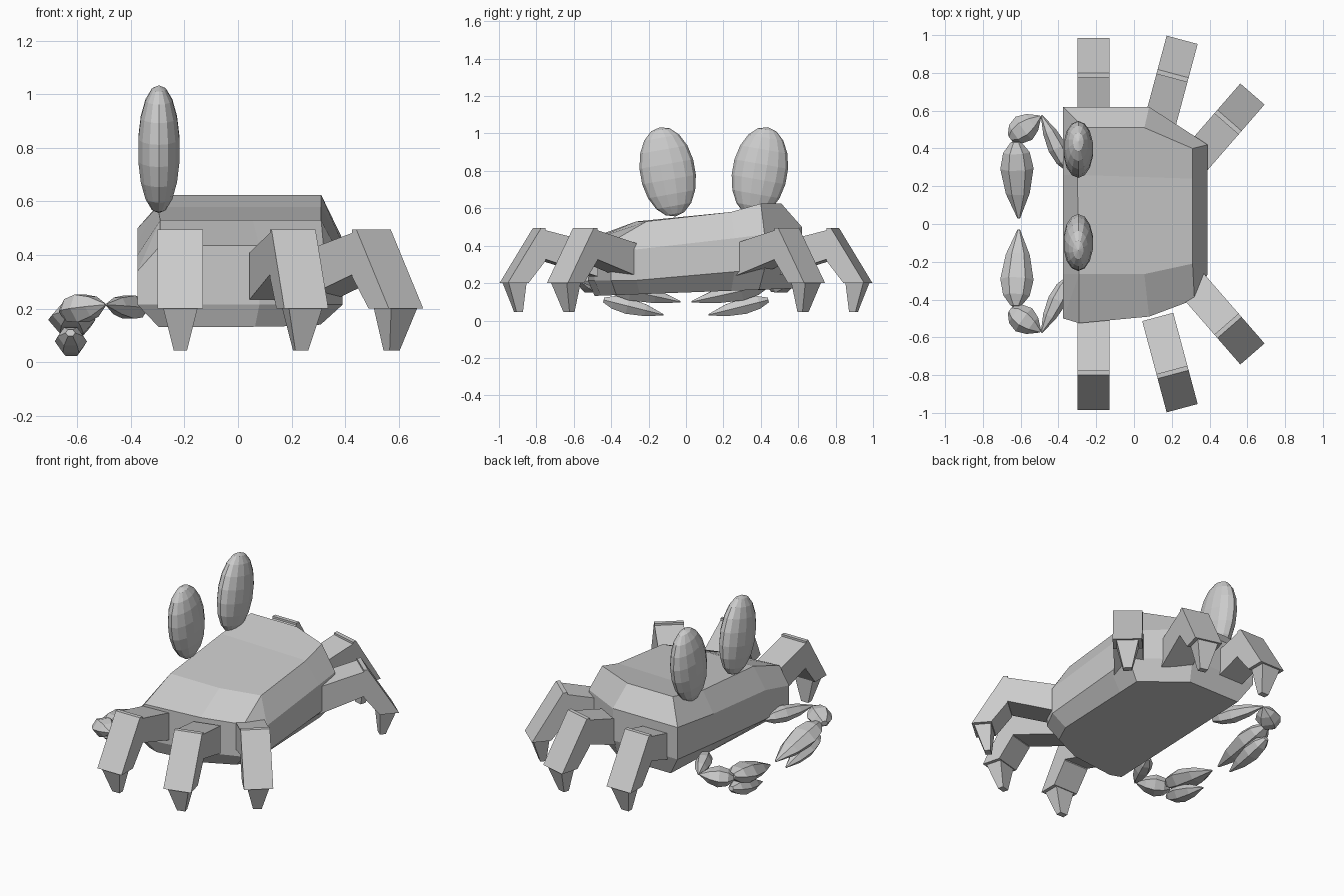
import bpy, bmesh, math
from mathutils import Vector, Matrix

default = bpy.data.objects.get("Cube")
if default:
    bpy.data.objects.remove(default, do_unlink=True)

shell_grey = bpy.data.materials.new("shell_grey")
shell_grey.use_nodes = True
shell_grey.diffuse_color = (0.6, 0.6, 0.6, 1)
shell_grey.node_tree.nodes["Principled BSDF"].inputs["Base Color"].default_value = (0.6, 0.6, 0.6, 1)


def add_object(name, bm):
    """Clean up the bmesh and turn it into a flat-shaded object."""
    bmesh.ops.remove_doubles(bm, verts=bm.verts, dist=0.0005)
    bmesh.ops.recalc_face_normals(bm, faces=bm.faces)
    mesh = bpy.data.meshes.new(name)
    bm.to_mesh(mesh)
    bm.free()
    mesh.materials.append(shell_grey)
    obj = bpy.data.objects.new(name, mesh)
    bpy.context.collection.objects.link(obj)
    return obj


def bridge(bm, lower, upper):
    """Join two closed rings of vertices, skipping collapsed corners."""
    count = len(lower)
    for i in range(count):
        j = (i + 1) % count
        corners = []
        for vert in (lower[i], lower[j], upper[j], upper[i]):
            if all((vert.co - other.co).length > 0.0005 for other in corners):
                corners.append(vert)
        if len(corners) > 2:
            bm.faces.new(corners)


def build_shell():
    """Body: four stacked outlines, counted from the front corner round."""
    rim = [(-.29, -.525, .435), (.08, -.49, .435), (.32, -.40, .42), (.39, -.265, .38),
           (.39, .26, .44), (.39, .42, .46), (.08, .62, .50), (-.375, .62, .50),
           (-.375, .26, .45), (-.375, -.265, .40), (-.375, -.50, .34)]
    front = (-.29, -.265, .53)
    side = (.31, -.21, .53)
    crown = [front, (.055, -.265, .53), side, side, (.31, .24, .58), (.31, .40, .625),
             (.055, .51, .625), (-.265, .51, .625), (-.30, .26, .58), front, front]
    skirt = [(x, y, max(.215, .235 + y * .1)) for x, y, z in rim]
    base = [(x * .79, y * .93, .15 + y * .035) for x, y, z in rim]
    bm = bmesh.new()
    rings = [[bm.verts.new(p) for p in ring] for ring in (base, skirt, rim, crown)]
    for lower, upper in zip(rings, rings[1:]):
        bridge(bm, lower, upper)
    top = rings[-1]
    bm.faces.new([top[i] for i in (0, 1, 2, 4, 8)])
    bm.faces.new(top[4:9])
    bm.faces.new(rings[0])
    add_object("shell", bm)


def leg_part(name, end, angle, mirror, profile):
    """Prism along a leg; profile points are (distance, height, half width)."""
    along = Vector((math.sin(angle), -math.cos(angle), 0))
    across = Vector((math.cos(angle), math.sin(angle), 0))
    bm = bmesh.new()
    rings = []
    for sign in (-1, 1):
        ring = []
        for s, z, w in profile:
            p = Vector((end[0], end[1], z)) + along * s + across * w * sign
            ring.append(bm.verts.new((p.x, p.y * mirror, p.z)))
        rings.append(ring)
        bm.faces.new(ring)
    bridge(bm, *rings)
    add_object(name, bm)


def spindle(name, start, end, wide, tall, fullest, mirror):
    """Faceted six-sided lens between two points, widest at a given fraction."""
    a, b = Vector(start), Vector(end)
    axis = (b - a).normalized()
    across = axis.cross(Vector((0, 0, 1))).normalized()
    up = across.cross(axis)
    stations = [(0, .3), (fullest * .4, .8), (fullest, 1),
                (fullest + (1 - fullest) * .5, .72), (1, .08)]
    bm = bmesh.new()
    rings = []
    for t, r in stations:
        ring = []
        for k in range(6):
            turn = math.tau * k / 6
            p = a.lerp(b, t) + (across * math.cos(turn) * wide + up * math.sin(turn) * tall) * r
            ring.append(bm.verts.new((p.x, p.y * mirror, p.z)))
        rings.append(ring)
    for lower, upper in zip(rings, rings[1:]):
        bridge(bm, lower, upper)
    bm.faces.new(rings[0])
    bm.faces.new(rings[-1])
    add_object(name, bm)


def eye(name, y, lean):
    """Tall flattened egg leaning sideways."""
    bm = bmesh.new()
    bmesh.ops.create_uvsphere(bm, u_segments=14, v_segments=9, radius=1)
    place = (Matrix.Translation((-.295, y, .795)) @ Matrix.Rotation(lean, 4, 'X')
             @ Matrix.Diagonal((.08, .148, .242, 1)))
    bmesh.ops.transform(bm, matrix=place, verts=bm.verts)
    add_object(name, bm)


build_shell()

# Eyes
eye("eye_a", -.098, math.radians(10))
eye("eye_b", .395, math.radians(-10))

# Leg segments, measured back from the outer end of the shin
half = .085
thigh = [(-.5, .41, half), (-.5, .235, half), (-.2, .33, half), (-.2, .485, half)]
shin = [(0, .2, half), (-.115, .2, half), (-.21, .32, half), (-.21, .495, half), (-.185, .495, half)]
foot = [(-.01, .205, .065), (-.11, .205, .065), (-.1, .045, .025), (-.065, .045, .025)]
legs = {"front": ((-.215, -.985), 0), "middle": ((.255, -.975), 15), "rear": ((.627, -.688), 41)}

for tag, mirror in (("a", 1), ("b", -1)):
    for place, (end, degrees) in legs.items():
        for part, profile in (("thigh", thigh), ("shin", shin), ("foot", foot)):
            leg_part(f"{place}_{part}_{tag}", end, math.radians(degrees), mirror, profile)
    # Pincer arms
    spindle(f"claw_arm_{tag}", (-.35, -.29, .20), (-.49, -.575, .215), .05, .05, .4, mirror)
    spindle(f"claw_elbow_{tag}", (-.655, -.455, .19), (-.495, -.57, .215), .075, .06, .45, mirror)
    spindle(f"claw_upper_finger_{tag}", (-.625, -.435, .19), (-.61, -.03, .10), .088, .06, .35, mirror)
    spindle(f"claw_lower_finger_{tag}", (-.625, -.44, .11), (-.62, -.12, .03), .06, .05, .4, mirror)
